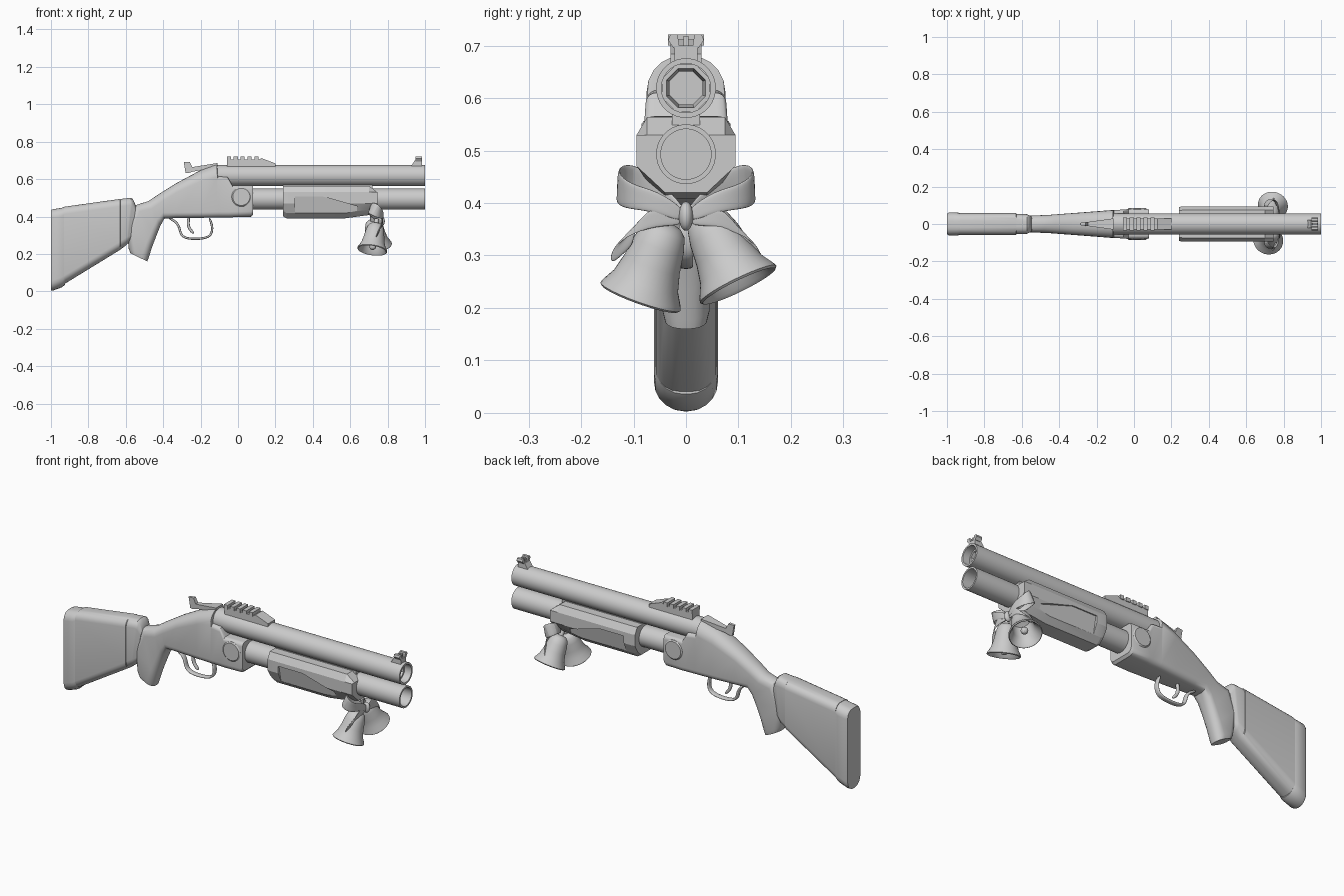
import bpy, bmesh, math
from mathutils import Vector

if "Cube" in bpy.data.objects:
    bpy.data.objects.remove(bpy.data.objects["Cube"])


def finish(name, bm, smooth=35):
    bmesh.ops.remove_doubles(bm, verts=bm.verts, dist=1e-5)
    bmesh.ops.recalc_face_normals(bm, faces=bm.faces)
    me = bpy.data.meshes.new(name)
    bm.to_mesh(me)
    bm.free()
    ob = bpy.data.objects.new(name, me)
    bpy.context.collection.objects.link(ob)
    bpy.ops.object.select_all(action='DESELECT')
    ob.select_set(True)
    bpy.context.view_layer.objects.active = ob
    if smooth:
        bpy.ops.object.shade_smooth_by_angle(angle=math.radians(smooth))
    return ob


def bridge(name, rings, smooth=35):
    """Skin a list of equal-length closed rings and cap both ends."""
    bm = bmesh.new()
    vs = [[bm.verts.new(p) for p in r] for r in rings]
    n = len(vs[0])
    for a, b in zip(vs, vs[1:]):
        for i in range(n):
            j = (i + 1) % n
            bm.faces.new((a[i], a[j], b[j], b[i]))
    bm.faces.new(vs[0])
    bm.faces.new(vs[-1])
    return finish(name, bm, smooth)


def prism(name, pts, y0, y1):
    return bridge(name, [[(x, y, z) for x, z in pts] for y in (y0, y1)], 0)


def lathe(name, prof, origin, axis, seg=32):
    """Spin (radius, distance) pairs about an axis."""
    q = Vector(axis).to_track_quat('Z', 'Y')
    rings = []
    for r, h in prof:
        r = max(r, 2e-4)
        rings.append([Vector(origin) + q @ Vector((r * math.cos(t), r * math.sin(t), h))
                      for t in [2 * math.pi * (i + .5) / seg for i in range(seg)]])
    return bridge(name, rings)


def round_loft(name, stations, k=6):
    """Loft rounded-rectangle sections: top xz, bottom xz, half width, radii."""
    rings = []
    for tx, tz, bx, bz, hw, rt, rb in stations:
        top, bot = Vector((tx, 0, tz)), Vector((bx, 0, bz))
        h = (top - bot).length
        d = (top - bot) / h
        ring = []
        for s, up, a0 in ((1, 1, 0), (-1, 1, 90), (-1, 0, 180), (1, 0, 270)):
            r = rt if up else rb
            for i in range(k):
                a = math.radians(a0 + 90 * i / (k - 1))
                y = s * (hw - r) + r * math.cos(a)
                v = (h - r if up else r) + r * math.sin(a)
                ring.append(bot + d * v + Vector((0, y, 0)))
        rings.append(ring)
    return bridge(name, rings)


def ribbon(name, pts, thick, mirror=False):
    """Smooth strip from (centre, half-width vector) pairs."""
    bm = bmesh.new()
    rows = [[bm.verts.new(Vector(c) + Vector(w) * s) for s in (-1, 0, 1)] for c, w in pts]
    for a, b in zip(rows, rows[1:]):
        for i in range(2):
            bm.faces.new((a[i], a[i + 1], b[i + 1], b[i]))
    ob = finish(name, bm, 60)
    m = ob.modifiers.new('thickness', 'SOLIDIFY')
    m.thickness, m.offset = thick, 0
    ob.modifiers.new('smooth', 'SUBSURF').levels = 2
    ob.modifiers['smooth'].render_levels = 2
    if mirror:
        ob.modifiers.new('mirror', 'MIRROR').use_axis = (False, True, False)
    return ob


# Barrels with open bores
lathe("upper_barrel", [(0, -.13), (.057, -.13), (.057, 1), (.047, 1), (.047, .85), (0, .85)],
      (0, 0, .619), (1, 0, 0))
lathe("bore_ring", [(.049, .87), (.049, .96), (.04, .96), (.034, .92), (.034, .87)],
      (0, 0, .619), (1, 0, 0), 8)
lathe("lower_tube", [(0, .05), (.057, .05), (.057, 1), (.048, 1), (.048, .85), (0, .85)],
      (0, 0, .493), (1, 0, 0))

# Receiver flowing into wrist and pistol grip
round_loft("receiver_and_grip", [
    (.08, .565, .08, .41, .076, .02, .025),
    (.068, .566, .068, .398, .08, .02, .03),
    (-.03, .566, -.03, .396, .08, .02, .03),
    (-.055, .61, -.05, .395, .077, .02, .03),
    (-.108, .615, -.105, .395, .075, .02, .03),
    (-.112, .682, -.112, .395, .075, .07, .03),
    (-.2, .648, -.2, .393, .068, .06, .03),
    (-.33, .578, -.33, .392, .058, .05, .03),
    (-.42, .522, -.395, .388, .052, .046, .035),
    (-.48, .482, -.415, .35, .048, .044, .04),
    (-.55, .46, -.435, .30, .046, .04, .04),
    (-.595, .36, -.46, .235, .045, .04, .04),
    (-.585, .23, -.478, .178, .045, .04, .04),
    (-.575, .203, -.485, .16, .04, .035, .035)])

# Shoulder stock and butt pad
round_loft("stock", [
    (-.93, .452, -.93, .038, .058, .04, .045),
    (-.63, .494, -.63, .222, .058, .04, .045),
    (-.628, .494, -.628, .224, .054, .04, .045),
    (-.572, .50, -.598, .246, .053, .04, .045),
    (-.562, .494, -.592, .252, .05, .04, .04),
    (-.545, .455, -.575, .27, .042, .035, .035)])
round_loft("butt_pad", [
    (-1, .435, -1, .003, .054, .04, .05),
    (-.99, .439, -.99, .004, .061, .045, .055),
    (-.945, .446, -.94, .022, .061, .045, .055),
    (-.93, .45, -.925, .036, .057, .042, .05)])

# Hinge discs either side
lathe("hinge_disc", [(0, -.085), (.046, -.085), (.052, -.08), (.052, .08), (.046, .085), (0, .085)],
      (.018, 0, .505), (0, 1, 0))

# Sliding forend with sunken side panels
half = [(.074, .564), (.094, .53), (.094, .47), (.07, .418), (.04, .39)]
sec = half + [(-y, z) for y, z in reversed(half)]
rings = []
for x, s, lift, drop in ((.24, .97, .012, 0), (.26, 1, 0, 0), (.57, 1, 0, 0),
                         (.70, 1, .018, 0), (.745, 1, .03, .035)):
    rings.append([(x, y * s, min(z + lift * (z < .45), .565 - drop)) for y, z in sec])
forend = bridge("forend", rings, 20)
panel = [(.305, .508), (.45, .508), (.635, .455), (.635, .415), (.305, .42)]
for side in (-1, 1):
    cut = bridge("panel_cutter", [
        [(x, side * (.07 + (z - .42) * .2), z) for x, z in panel],
        [(x, side * .12, z) for x, z in panel]], 0)
    cut.hide_render = True
    cut.hide_set(True)
    m = forend.modifiers.new('panel', 'BOOLEAN')
    m.operation, m.object, m.solver = 'DIFFERENCE', cut, 'EXACT'
prism("barrel_spacer", [(.24, .53), (.72, .53), (.72, .58), (.24, .58)], -.027, .027)

# Top rail with cross slots
prism("rail_base", [(-.06, .655), (-.06, .704), (.11, .704), (.125, .712), (.2, .684), (.2, .655)],
      -.03, .03)
for i in range(5):
    x = -.06 + i * .037
    prism("rail_tooth", [(x, .70), (x, .721), (x + .022, .721), (x + .022, .70)], -.034, .034)

# Front sight: base, post and two flared wings
prism("front_sight_base", [(.925, .668), (.945, .70), (.985, .70), (.985, .668)], -.022, .022)
prism("front_sight_post", [(.945, .69), (.955, .718), (.98, .718), (.98, .69)], -.005, .005)
for s in (-1, 1):
    wing = [(s * .012, .695), (s * .024, .695), (s * .034, .71), (s * .03, .721), (s * .016, .721)]
    bridge("front_sight_wing", [[(x, y, z) for y, z in wing] for x in (.95, .985)], 0)

# Tapered top lever behind the barrel
lever = [(-.29, .69, .006), (-.258, .692, .009), (-.245, .664, .011), (-.11, .686, .03)]
under = [(-.28, .632), (-.265, .632), (-.24, .64), (-.11, .665)]
bridge("top_lever", [[(x, -w, z), (x, w, z), (u, w, v), (u, -w, v)]
                     for (x, z, w), (u, v) in zip(lever, under)], 0)

# Trigger and its guard
guard = [(-.37, .392), (-.335, .375), (-.312, .345), (-.308, .30), (-.27, .279),
         (-.18, .281), (-.14, .30), (-.135, .35), (-.155, .395)]
ribbon("trigger_guard", [((x, 0, z), (0, .014, 0)) for x, z in guard], .013)
trig = [(-.262, .40), (-.268, .365), (-.262, .335), (-.235, .308)]
ribbon("trigger", [((x, 0, z), (0, .009, 0)) for x, z in trig], .016)

# Two hanging bells
bell = [(0, -.03), (.012, -.03), (.014, -.005), (.03, 0), (.042, .012), (.05, .04), (.056, .08),
        (.065, .115), (.078, .138), (.081, .146), (.077, .15), (.07, .144), (.052, .10),
        (.042, .03), (0, .015)]
for top, mouth in (((.738, -.038, .358), (.717, -.088, .218)),
                   ((.722, .036, .375), (.742, .097, .25))):
    lathe("bell", bell, top, Vector(mouth) - Vector(top))
    bpy.ops.mesh.primitive_uv_sphere_add(segments=16, ring_count=8, radius=.018,
                                         location=Vector(top).lerp(Vector(mouth), .85))
    bpy.context.object.name = "bell_clapper"

# Ribbon bow: loops, tails, knot
ribbon("bow_loop", [
    ((.768, -.005, .375), (0, .003, .013)), ((.778, -.06, .405), (0, .006, .02)),
    ((.765, -.115, .412), (.008, .008, .024)), ((.735, -.138, .435), (.02, 0, .03)),
    ((.70, -.105, .452), (.012, 0, .03)), ((.71, -.05, .42), (0, 0, .022)),
    ((.75, -.003, .38), (0, 0, .013))], .006, True)
ribbon("bow_tail", [
    ((.765, -.005, .368), (0, .003, .012)), ((.775, -.055, .376), (0, .003, .02)),
    ((.768, -.10, .358), (.004, .018, .022)), ((.752, -.122, .325), (.01, .024, .018)),
    ((.745, -.122, .30), (.01, .022, .02))], .006, True)
bpy.ops.mesh.primitive_uv_sphere_add(segments=16, ring_count=10, radius=.02, location=(.765, 0, .375))
knot = bpy.context.object
knot.name = "bow_knot"
knot.scale = (1, .7, 1.4)
bpy.ops.object.shade_smooth_by_angle()
